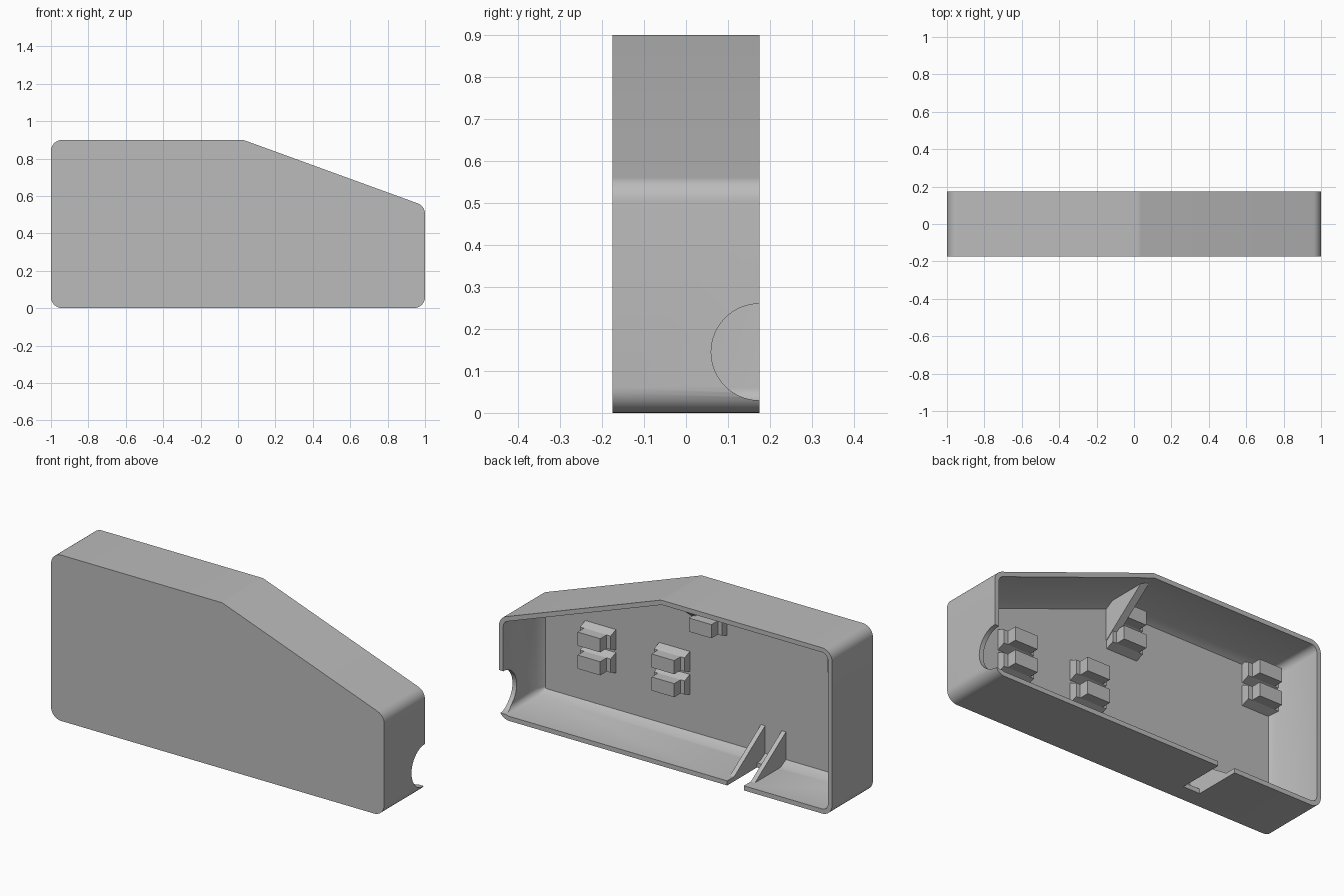
import bpy, bmesh
from math import radians, cos, sin, pi

if "Cube" in bpy.data.objects:
    bpy.data.objects.remove(bpy.data.objects["Cube"])

grey = bpy.data.materials.new("plain_grey")
grey.use_nodes = True
GREY = (0.5, 0.5, 0.5, 1)
grey.diffuse_color = GREY
grey.node_tree.nodes["Principled BSDF"].inputs["Base Color"].default_value = GREY

WALL = 0.025        # wall thickness
BACK = 0.175        # open rim
PANEL = -0.15       # inner face of the front panel
RADIUS = 0.06


def finish(bm, name, smooth=False):
    bmesh.ops.recalc_face_normals(bm, faces=bm.faces)
    mesh = bpy.data.meshes.new(name)
    bm.to_mesh(mesh)
    bm.free()
    mesh.materials.append(grey)
    ob = bpy.data.objects.new(name, mesh)
    bpy.context.collection.objects.link(ob)
    bpy.ops.object.select_all(action='DESELECT')
    ob.select_set(True)
    bpy.context.view_layer.objects.active = ob
    if smooth:
        bpy.ops.object.shade_smooth_by_angle(angle=radians(30))
    return ob


def outline(inset):
    """Rounded side-sloped profile, moved inward by inset."""
    corners = [(-0.94, 0.06, 180, 270), (0.94, 0.06, 270, 360),
               (0.94, 0.504, 0, 70), (0.017, 0.84, 70, 90),
               (-0.94, 0.84, 90, 180)]
    r, n, pts = RADIUS - inset, 8, []
    for cx, cz, a, b in corners:
        for i in range(n + 1):
            t = radians(a + (b - a) * i / n)
            pts.append((cx + r * cos(t), cz + r * sin(t)))
    return pts


def loft(bm, sections):
    """Skin a list of (inset, y) sections and cap both ends."""
    rings = [[bm.verts.new((x, y, z)) for x, z in outline(inset)]
             for inset, y in sections]
    for a, b in zip(rings, rings[1:]):
        for i in range(len(a)):
            j = (i + 1) % len(a)
            bm.faces.new((a[i], a[j], b[j], b[i]))
    bm.faces.new(rings[0])
    bm.faces.new(rings[-1])


def add_box(bm, x0, x1, y0, y1, z0, z1, taper=0.0):
    """Box whose +y end is shrunk in z by taper on both sides."""
    ends = []
    for y, t in ((y0, 0), (y1, taper)):
        ends.append([bm.verts.new(p) for p in (
            (x0, y, z0 + t), (x1, y, z0 + t), (x1, y, z1 - t), (x0, y, z1 - t))])
    a, b = ends
    bm.faces.new(a)
    bm.faces.new(b)
    for i in range(4):
        j = (i + 1) % 4
        bm.faces.new((a[i], a[j], b[j], b[i]))


def cut(target, cutter):
    mod = target.modifiers.new("cut", 'BOOLEAN')
    mod.operation = 'DIFFERENCE'
    mod.solver = 'EXACT'
    mod.object = cutter
    bpy.context.view_layer.objects.active = target
    bpy.ops.object.modifier_apply(modifier=mod.name)
    bpy.data.objects.remove(cutter)


# Hollow shell, open at the back, with a chamfer round the panel
bm = bmesh.new()
loft(bm, [(0, -BACK), (0, BACK), (WALL, BACK), (WALL, -0.105), (0.05, PANEL)])
shell = finish(bm, "shell")

# Round cable opening in the end wall
bpy.ops.mesh.primitive_cylinder_add(vertices=64, radius=0.115, depth=0.3,
                                    location=(1, BACK, 0.145),
                                    rotation=(0, pi / 2, 0))
hole = bpy.context.object
hole.hide_render = True
cut(shell, hole)

# Slot in the floor
bm = bmesh.new()
add_box(bm, -0.47, -0.37, -0.08, 0.3, -0.1, 0.04)
slot = finish(bm, "slot_cutter")
slot.hide_render = True
cut(shell, slot)
bpy.ops.object.select_all(action='DESELECT')
shell.select_set(True)
bpy.context.view_layer.objects.active = shell
bpy.ops.object.shade_smooth_by_angle(angle=radians(30))


# Triangular gussets: two beside the slot, one under the roof
def gusset(name, x, z_foot, z_tip, width=0.025):
    bm = bmesh.new()
    sides = [[bm.verts.new((sx, y, z)) for y, z in
              ((PANEL, z_foot), (0.115, z_foot), (PANEL, z_tip))]
             for sx in (x, x + width)]
    a, b = sides
    bm.faces.new(a)
    bm.faces.new(b)
    for i in range(3):
        j = (i + 1) % 3
        bm.faces.new((a[i], a[j], b[j], b[i]))
    finish(bm, name)


gusset("slot_gusset_left", -0.37, WALL, 0.2)
gusset("slot_gusset_right", -0.495, WALL, 0.2)
gusset("roof_gusset", 0.005, 0.877, 0.67, 0.04)


# Mounting clips: a pair of stacked hooks on the panel
def clip(name, x, z):
    bm = bmesh.new()
    for s in (-1, 1):
        mid = z + s * 0.0625
        add_box(bm, x - 0.092, x + 0.092, PANEL, PANEL + 0.045,
                mid - 0.055, mid + 0.055, 0.018)
        add_box(bm, x - 0.068, x + 0.068, PANEL, PANEL + 0.1,
                mid - 0.037, mid + 0.037)
    finish(bm, name)


clip("lower_clip_outer", 0.618, 0.365)
clip("lower_clip_inner", 0.174, 0.365)
clip("upper_clip_middle", -0.05, 0.745)
clip("upper_clip_end", -0.882, 0.745)
